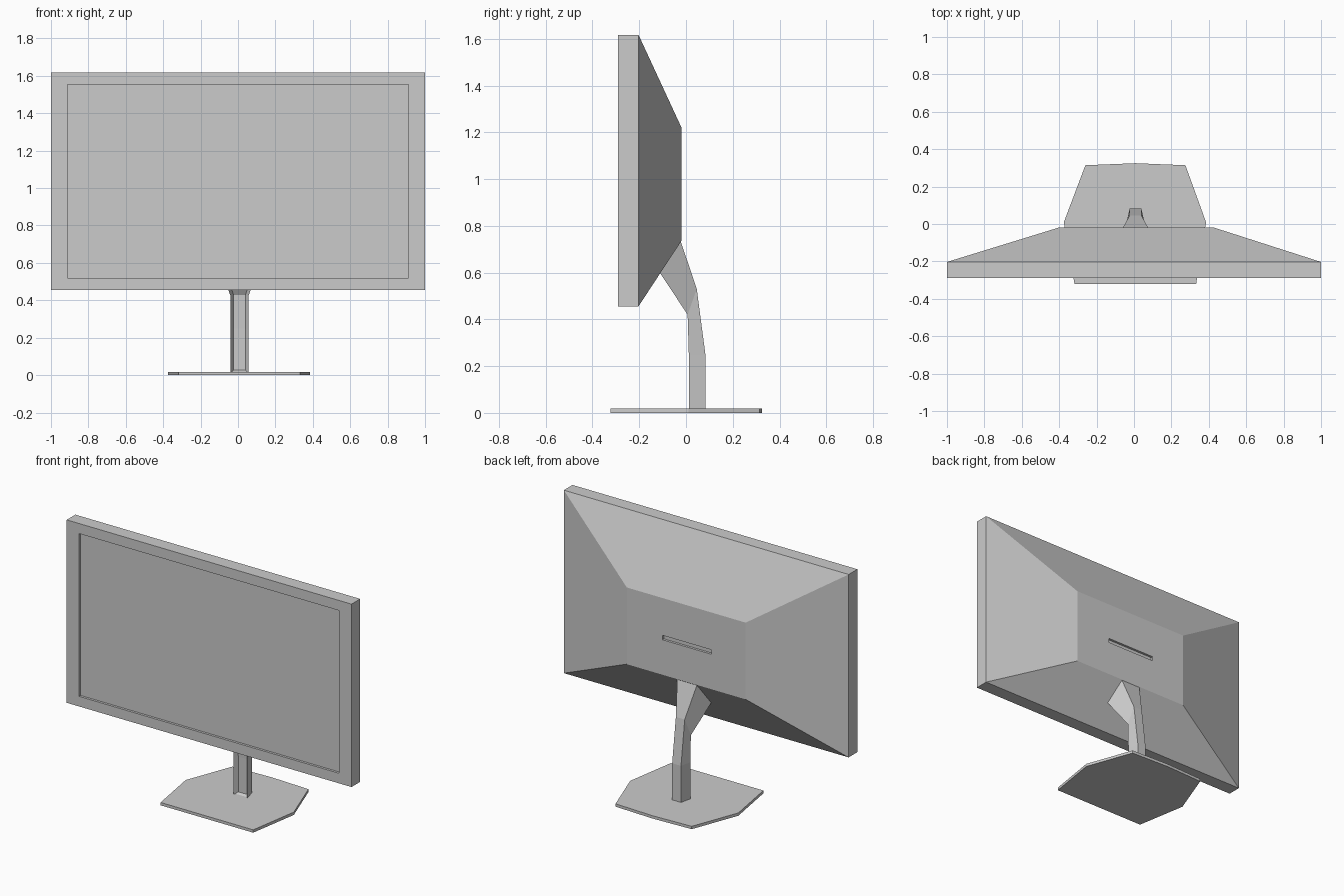
import bpy, bmesh

if "Cube" in bpy.data.objects:
    bpy.data.objects.remove(bpy.data.objects["Cube"])


def loft(name, rings, groove=None):
    """Skin a closed solid through rings of points; optionally recess one strip of faces."""
    bm = bmesh.new()
    loops = [[bm.verts.new(p) for p in ring] for ring in rings]
    n = len(loops[0])
    strip = []
    for a, b in zip(loops, loops[1:]):
        for j in range(n):
            k = (j + 1) % n
            f = bm.faces.new((a[j], a[k], b[k], b[j]))
            if j == 0:
                strip.append(f)
    bm.faces.new(loops[0][::-1])
    bm.faces.new(loops[-1])
    bmesh.ops.recalc_face_normals(bm, faces=bm.faces)
    if groove:
        bmesh.ops.inset_region(bm, faces=strip, thickness=groove[0], depth=-groove[1],
                               use_even_offset=True, use_boundary=True)
    mesh = bpy.data.meshes.new(name)
    bm.to_mesh(mesh)
    bm.free()
    obj = bpy.data.objects.new(name, mesh)
    bpy.context.collection.objects.link(obj)
    return obj


def rect(x0, x1, z0, z1, y):
    return [(x0, y, z0), (x1, y, z0), (x1, y, z1), (x0, y, z1)]


# Display housing: screen recess, bezel, slab, tapered back, back slot
screen = (-0.912, 0.912, 0.52, 1.553)
outer = (-1.0, 1.0, 0.456, 1.617)
slot = (-0.165, 0.18, 0.957, 0.985)
loft("display_housing", [
    rect(*screen, -0.275),
    rect(*screen, -0.29),
    rect(*outer, -0.29),
    rect(*outer, -0.203),
    rect(-0.405, 0.43, 0.735, 1.222, -0.02),
    rect(*slot, -0.02),
    rect(*slot, -0.035),
])


# Stand column: each ring is a trapezoid, wide in front and narrow behind
def column_ring(front, back, cx=0.008):
    (fw, fy, fz), (bw, by, bz) = front, back
    return [(cx - fw, fy, fz), (cx + fw, fy, fz), (cx + bw, by, bz), (cx - bw, by, bz)]


loft("stand_column", [
    column_ring((0.047, 0.012, 0.012), (0.031, 0.083, 0.012)),
    column_ring((0.047, 0.012, 0.25), (0.031, 0.083, 0.25)),
    column_ring((0.047, 0.007, 0.42), (0.031, 0.046, 0.53)),
    column_ring((0.11, -0.114, 0.603), (0.07, -0.024, 0.738)),
], groove=(0.015, 0.025))

# Foot plate: polygon outline with a slightly bowed rear edge
outline = [(-0.318, -0.322), (0.332, -0.322), (0.385, 0.01),
           (0.275, 0.314), (0.008, 0.325), (-0.26, 0.314), (-0.375, 0.01)]
loft("foot_plate", [[(x, y, z) for x, y in outline] for z in (0.0, 0.018)])
